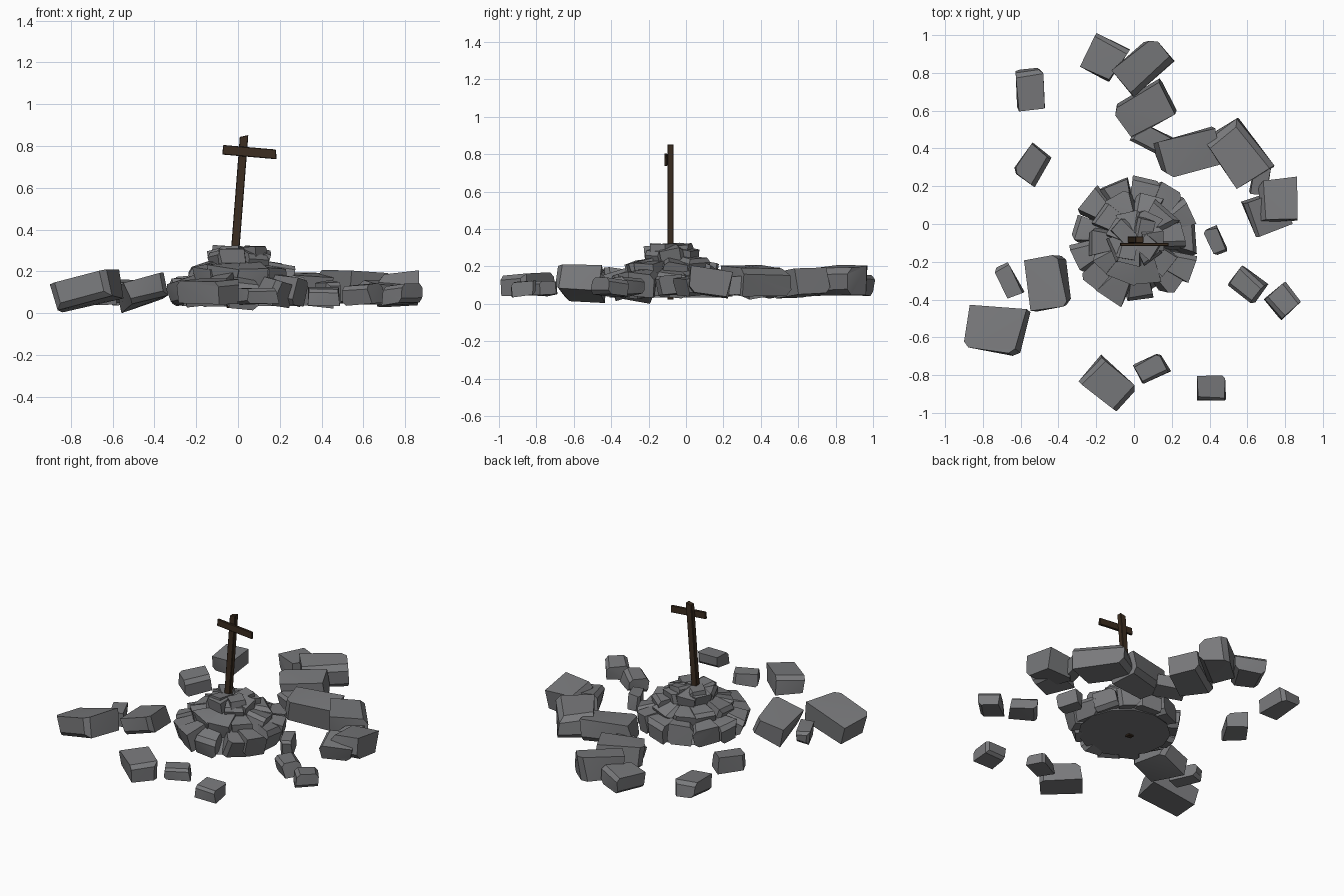
import bpy, bmesh, math, random
from mathutils import Vector, Matrix, Euler

if "Cube" in bpy.data.objects:
    bpy.data.objects.remove(bpy.data.objects["Cube"])

random.seed(11)


def material(name, rgb):
    m = bpy.data.materials.new(name)
    m.diffuse_color = (*rgb, 1)
    m.use_nodes = True
    m.node_tree.nodes["Principled BSDF"].inputs["Base Color"].default_value = m.diffuse_color
    return m


STONE = material("grey stone", (0.19, 0.192, 0.2))
WOOD = material("dark brown wood", (0.045, 0.027, 0.015))


def finish(bm, name, mat):
    bmesh.ops.recalc_face_normals(bm, faces=bm.faces)
    me = bpy.data.meshes.new(name)
    bm.to_mesh(me)
    bm.free()
    me.materials.append(mat)
    ob = bpy.data.objects.new(name, me)
    bpy.context.collection.objects.link(ob)
    bpy.ops.object.select_all(action='DESELECT')
    ob.select_set(True)
    bpy.context.view_layer.objects.active = ob
    bpy.ops.object.shade_smooth_by_angle(angle=math.radians(25))
    return ob


def add_rock(bm, centre, size, rot, jitter=0.1, taper=0.0, chips=4):
    """Rough block: jittered cube, a few chipped edges; taper narrows the -x end."""
    rock = bmesh.new()
    bmesh.ops.create_cube(rock, size=1)
    for v in rock.verts:
        if v.co.x < 0:
            v.co.y *= 1 - taper
        v.co -= Vector([math.copysign(random.uniform(0, jitter * 1.6), c) for c in v.co])
        v.co *= 1 + jitter * 0.6
        v.co = Vector([a * b for a, b in zip(v.co, size)])
    edges = random.sample(list(rock.edges), chips)
    bmesh.ops.bevel(rock, geom=edges, offset=min(size) * 0.2, segments=1, affect='EDGES')
    hull = bmesh.ops.convex_hull(rock, input=list(rock.verts))
    junk = {g for g in hull["geom_interior"] + hull["geom_unused"]
            if isinstance(g, bmesh.types.BMVert)}
    bmesh.ops.delete(rock, geom=list(junk), context='VERTS')
    m = Matrix.Translation(centre) @ Euler([math.radians(a) for a in rot]).to_matrix().to_4x4()
    new = {v: bm.verts.new(m @ v.co) for v in rock.verts}
    for f in rock.faces:
        bm.faces.new([new[v] for v in f.verts])
    rock.free()


# scattered stones: x, y, length, width, height, turn
SCATTERED = [
    (-0.16, 0.88, 0.20, 0.20, 0.12, -28), (0.04, 0.835, 0.31, 0.20, 0.16, 41),
    (0.06, 0.61, 0.29, 0.21, 0.15, 32), (0.09, 0.45, 0.19, 0.12, 0.09, -28),
    (0.29, 0.385, 0.34, 0.21, 0.15, 17), (0.55, 0.38, 0.33, 0.23, 0.16, -56),
    (0.67, 0.24, 0.10, 0.18, 0.11, -10), (0.765, 0.125, 0.22, 0.23, 0.15, 3),
    (0.70, 0.06, 0.21, 0.20, 0.11, 22), (0.43, -0.085, 0.08, 0.15, 0.11, 22),
    (0.60, -0.32, 0.18, 0.13, 0.10, -39), (0.79, -0.405, 0.16, 0.15, 0.10, 40),
    (0.41, -0.87, 0.17, 0.14, 0.08, 0), (0.09, -0.765, 0.17, 0.12, 0.08, 28),
    (-0.14, -0.84, 0.27, 0.19, 0.12, -41), (-0.73, -0.56, 0.32, 0.26, 0.14, -10),
    (-0.46, -0.305, 0.21, 0.31, 0.12, 11), (-0.665, -0.30, 0.09, 0.19, 0.09, 28),
    (-0.54, 0.315, 0.15, 0.19, 0.12, -33), (-0.55, 0.71, 0.15, 0.21, 0.11, 5),
]
for i, (x, y, l, w, h, turn) in enumerate(SCATTERED):
    # the two big stones on the left rise towards the cairn
    lean = -15 if x < -0.4 and l * w > 0.06 else random.uniform(-6, 6)
    bm = bmesh.new()
    add_rock(bm, (x, y, 0.042 + h / 2), (l, w, h), (random.uniform(-8, 8), lean, turn),
             0.08, chips=3)
    finish(bm, f"scattered_stone_{i + 1:02d}", STONE)

# cairn: packed rings of wedge stones round a solid core
CX, CY = 0.01, -0.08
# name, count, ring radius, height, radial depth, thickness, outward tilt
RINGS = [("lower", 13, 0.245, 0.105, 0.17, 0.13, 10),
         ("middle", 10, 0.165, 0.185, 0.15, 0.11, 14),
         ("upper", 7, 0.085, 0.255, 0.12, 0.10, 10)]
for name, n, r, z, depth, thick, tilt in RINGS:
    bm = bmesh.new()
    for i in range(n):
        a = math.tau * (i + random.uniform(-0.15, 0.15)) / n
        rr = r + random.uniform(-0.012, 0.012)
        width = math.tau * (r + depth / 2) / n * random.uniform(0.95, 1.15)
        centre = (CX + rr * math.cos(a), CY + rr * math.sin(a), z + random.uniform(-0.015, 0.015))
        add_rock(bm, centre, (depth, width, thick),
                 (random.uniform(-9, 9), tilt + random.uniform(-8, 8),
                  math.degrees(a) + random.uniform(-10, 10)), 0.08, 0.3, 3)
    finish(bm, f"cairn_{name}_stones", STONE)

# flat stones on the cairn top
bm = bmesh.new()
for i in range(4):
    a = math.tau * (i + 0.6) / 4
    add_rock(bm, (CX + 0.075 * math.cos(a), CY + 0.065 * math.sin(a), 0.283), (0.12, 0.11, 0.075),
             (5, -4, math.degrees(a) + random.uniform(-25, 25)), 0.08, 0.1, 3)
finish(bm, "cairn_top_stones", STONE)

bm = bmesh.new()
bmesh.ops.create_cone(bm, cap_ends=True, segments=13, radius1=0.28, radius2=0.09, depth=0.24,
                      matrix=Matrix.Translation((CX, CY, 0.155)))
finish(bm, "cairn_core", STONE)


# leaning wooden cross
def beam(name, start, end, width, thick, slant):
    start, end = Vector(start), Vector(end)
    d = end - start
    bm = bmesh.new()
    bmesh.ops.create_cube(bm, size=1)
    for v in bm.verts:  # slanted end cut
        k = slant * v.co.x if v.co.z > 0 else 0
        v.co = Vector((v.co.x * width, v.co.y * thick, v.co.z * d.length + k))
    rot = Matrix.Rotation(math.atan2(d.x, d.z), 4, 'Y')
    bmesh.ops.transform(bm, verts=bm.verts, matrix=Matrix.Translation((start + end) / 2) @ rot)
    bmesh.ops.bevel(bm, geom=list(bm.edges), offset=0.003, segments=1, affect='EDGES')
    finish(bm, name, WOOD)


beam("cross_post", (-0.035, -0.083, 0.025), (0.029, -0.083, 0.848), 0.04, 0.034, 0.012)
beam("cross_bar", (-0.073, -0.108, 0.782), (0.183, -0.108, 0.76), 0.046, 0.016, 0.006)
